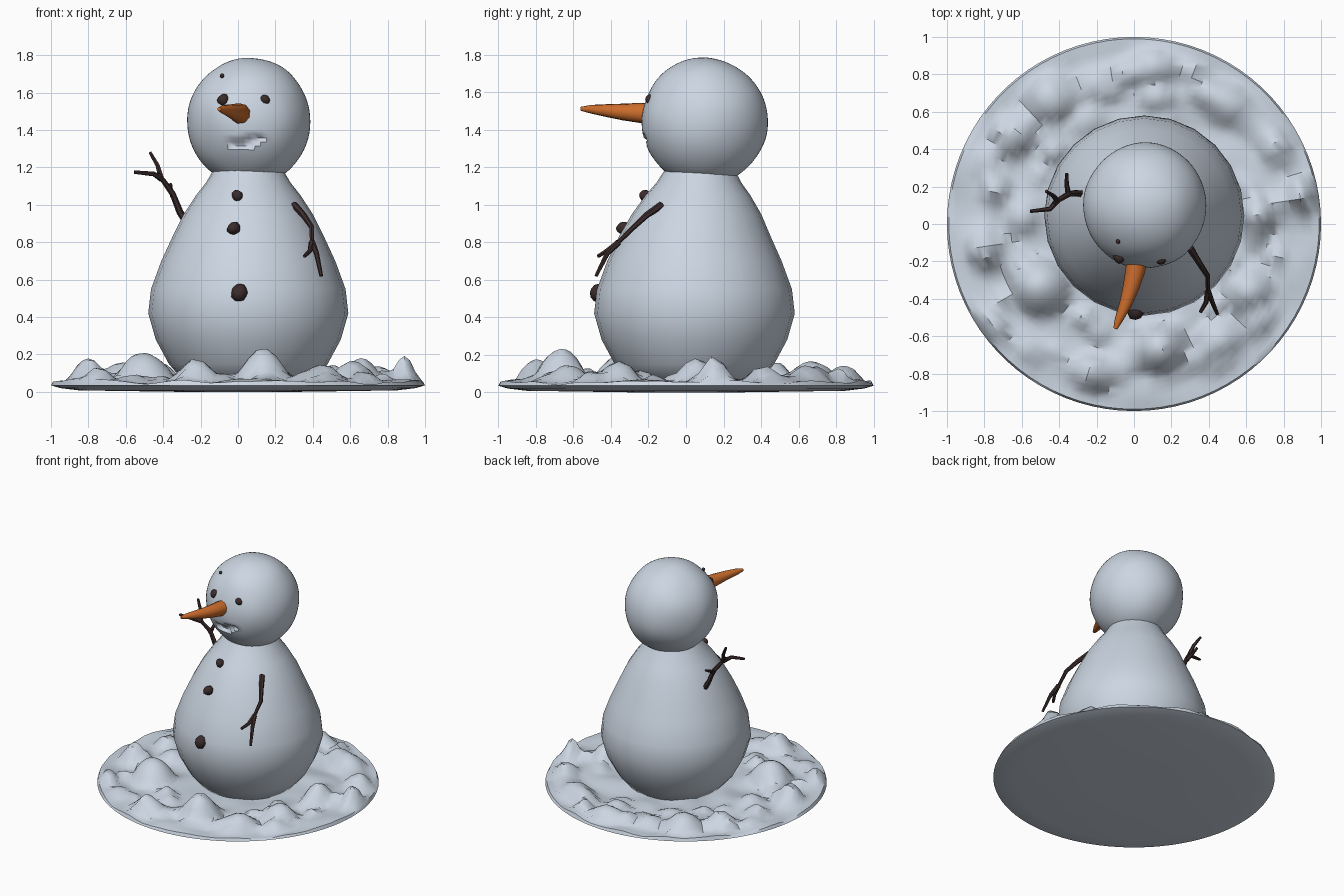
import bpy, bmesh, math, random
from mathutils import Vector, noise

if "Cube" in bpy.data.objects:
    bpy.data.objects.remove(bpy.data.objects["Cube"])

random.seed(7)


def material(name, rgb):
    m = bpy.data.materials.new(name)
    m.diffuse_color = (*rgb, 1)
    m.use_nodes = True
    m.node_tree.nodes["Principled BSDF"].inputs["Base Color"].default_value = m.diffuse_color
    return m


SNOW = material("snow white", (0.60, 0.67, 0.76))
ORANGE = material("carrot orange", (0.60, 0.15, 0.025))
DARK = material("dark brown", (0.045, 0.025, 0.025))


def finish(bm, name, mat, angle=50):
    bmesh.ops.recalc_face_normals(bm, faces=bm.faces)
    me = bpy.data.meshes.new(name)
    bm.to_mesh(me)
    bm.free()
    ob = bpy.data.objects.new(name, me)
    bpy.context.collection.objects.link(ob)
    me.materials.append(mat)
    bpy.ops.object.select_all(action='DESELECT')
    ob.select_set(True)
    bpy.context.view_layer.objects.active = ob
    bpy.ops.object.shade_smooth_by_angle(angle=math.radians(angle))
    return ob


def loft(bm, rings):
    """Skin a list of point rings and close both ends."""
    vs = [[bm.verts.new(p) for p in r] for r in rings]
    n = len(vs[0])
    for a, b in zip(vs, vs[1:]):
        for i in range(n):
            j = (i + 1) % n
            bm.faces.new((a[i], a[j], b[j], b[i]))
    bm.faces.new(vs[0])
    bm.faces.new(vs[-1])


def circle(cx, cy, z, r, n):
    return [(cx + r * math.cos(2 * math.pi * i / n), cy + r * math.sin(2 * math.pi * i / n), z)
            for i in range(n)]


def tube(bm, pts, radii, n=6):
    """Tapered tube along a path."""
    pts = [Vector(p) for p in pts]
    rings = []
    for i, p in enumerate(pts):
        d = (pts[min(i + 1, len(pts) - 1)] - pts[max(i - 1, 0)]).normalized()
        u = d.cross(Vector((0.1, 0.3, 1))).normalized()
        v = d.cross(u)
        rings.append([p + radii[i] * (u * math.cos(2 * math.pi * k / n) + v * math.sin(2 * math.pi * k / n))
                      for k in range(n)])
    loft(bm, rings)


# Snow ground: round slab with a lumpy top (x, y, height, radius of each lump)
lumps = [(0.14, -0.67, 0.18, 0.15), (-0.50, -0.34, 0.15, 0.17), (-0.45, 0.67, 0.12, 0.15),
         (-0.64, 0.47, 0.10, 0.12), (0.62, -0.36, 0.11, 0.13), (0.66, 0.05, 0.12, 0.12),
         (-0.78, -0.55, 0.10, 0.12), (0.90, 0.15, 0.14, 0.10), (-0.80, -0.15, 0.12, 0.11),
         (0.45, -0.62, 0.09, 0.13), (0.10, 0.84, 0.10, 0.13), (0.50, 0.65, 0.08, 0.14),
         (-0.22, -0.80, 0.12, 0.12), (0.76, 0.42, 0.08, 0.12)]
for i in range(46):
    a, r = i * 2.4, math.sqrt(random.uniform(0.3, 0.83))
    lumps.append((r * math.cos(a), r * math.sin(a), random.uniform(0.03, 0.075), random.uniform(0.06, 0.11)))


def ground_z(x, y):
    z = 0.055 + 0.025 * noise.noise(Vector((x * 5, y * 5, 1)))
    bump = 0
    for lx, ly, h, r in lumps:
        d = math.hypot(x - lx, y - ly) / r
        if d < 1:
            bump = max(bump, h * (1 - d * d))
    return z + bump * min(1, (1 - math.hypot(x, y)) * 12)


bm = bmesh.new()
SEG = 84
rings = [circle(0, 0, z, r, SEG) for r, z in ((0.3, 0.0), (0.85, 0.008), (0.95, 0.02), (1.0, 0.035))]
for k in range(24):
    r = 0.99 - k * 0.03
    rings.append([(x, y, ground_z(x, y)) for x, y, _ in circle(0, 0, 0, r, SEG)])
loft(bm, rings)
finish(bm, "snow_ground", SNOW, 40)

# Pear-shaped body
profile = [(0.05, 0.34), (0.15, 0.425), (0.28, 0.495), (0.42, 0.535), (0.55, 0.52), (0.70, 0.465),
           (0.83, 0.405), (0.95, 0.345), (1.05, 0.28), (1.12, 0.225), (1.18, 0.19), (1.24, 0.15)]
bm = bmesh.new()
loft(bm, [circle(0.055, 0.045 + 0.03 * max(0, z - 0.8) / 0.4, z, r, 24) for z, r in profile])
finish(bm, "body", SNOW)

# Head with a hollowed smile
HC = Vector((0.06, 0.098, 1.445))
bm = bmesh.new()
bmesh.ops.create_uvsphere(bm, u_segments=64, v_segments=48, radius=1)
for v in bm.verts:
    wob = 1 + 0.02 * noise.noise(v.co * 1.6)
    v.co = HC + Vector((v.co.x * 0.33, v.co.y * 0.335, v.co.z * 0.34)) * wob
    x, y, z = v.co
    if y < 0 and -0.05 < x < 0.16 and 1.295 + 5 * (x - 0.02) ** 2 < z < 1.35 + 0.22 * x:
        v.co.y += 0.03
finish(bm, "head", SNOW)

# Carrot nose, bent sideways
bm = bmesh.new()
tube(bm, [(0.015, -0.19, 1.485), (0.008, -0.25, 1.49), (-0.015, -0.34, 1.495), (-0.045, -0.43, 1.503),
          (-0.08, -0.51, 1.51), (-0.10, -0.56, 1.512)], [0.057, 0.054, 0.045, 0.034, 0.023, 0.011], 9)
finish(bm, "carrot_nose", ORANGE)


# Coal eyes, brow speck and buttons
def coal(name, loc, r):
    bm = bmesh.new()
    bmesh.ops.create_icosphere(bm, subdivisions=2, radius=r)
    for v in bm.verts:
        v.co *= 1 + 0.25 * noise.noise(v.co * 30 + Vector(loc) * 9)
        v.co += Vector(loc)
    finish(bm, name, DARK)


coal("eye_left", (-0.08, -0.18, 1.56), 0.031)
coal("eye_right", (0.145, -0.19, 1.56), 0.027)
coal("brow_speck", (-0.085, -0.095, 1.69), 0.012)
coal("button_top", (-0.003, -0.22, 1.05), 0.03)
coal("button_middle", (-0.022, -0.335, 0.875), 0.036)
coal("button_bottom", (0.008, -0.465, 0.53), 0.047)


# Twig arms: each is a list of tapering branches
def twig_arm(name, branches):
    bm = bmesh.new()
    for r, pts in branches:
        n = len(pts) - 1
        tube(bm, pts, [r * (1 - 0.45 * i / n) for i in range(n + 1)])
    finish(bm, name, DARK, 40)


twig_arm("twig_arm_left", [
    (0.021, [(-0.27, 0.16, 0.90), (-0.31, 0.165, 0.96), (-0.35, 0.16, 1.06), (-0.40, 0.13, 1.13), (-0.43, 0.11, 1.165)]),
    (0.017, [(-0.41, 0.125, 1.14), (-0.45, 0.08, 1.165), (-0.555, 0.068, 1.175)]),
    (0.016, [(-0.41, 0.125, 1.14), (-0.43, 0.15, 1.21), (-0.47, 0.175, 1.28)]),
    (0.016, [(-0.35, 0.155, 1.05), (-0.36, 0.21, 1.08), (-0.36, 0.27, 1.11)])])
twig_arm("twig_arm_right", [
    (0.020, [(0.30, -0.13, 1.00), (0.35, -0.21, 0.945), (0.395, -0.28, 0.88), (0.395, -0.38, 0.78)]),
    (0.017, [(0.395, -0.36, 0.80), (0.385, -0.42, 0.755), (0.355, -0.47, 0.725)]),
    (0.018, [(0.395, -0.36, 0.80), (0.42, -0.42, 0.74), (0.445, -0.48, 0.62)])])
